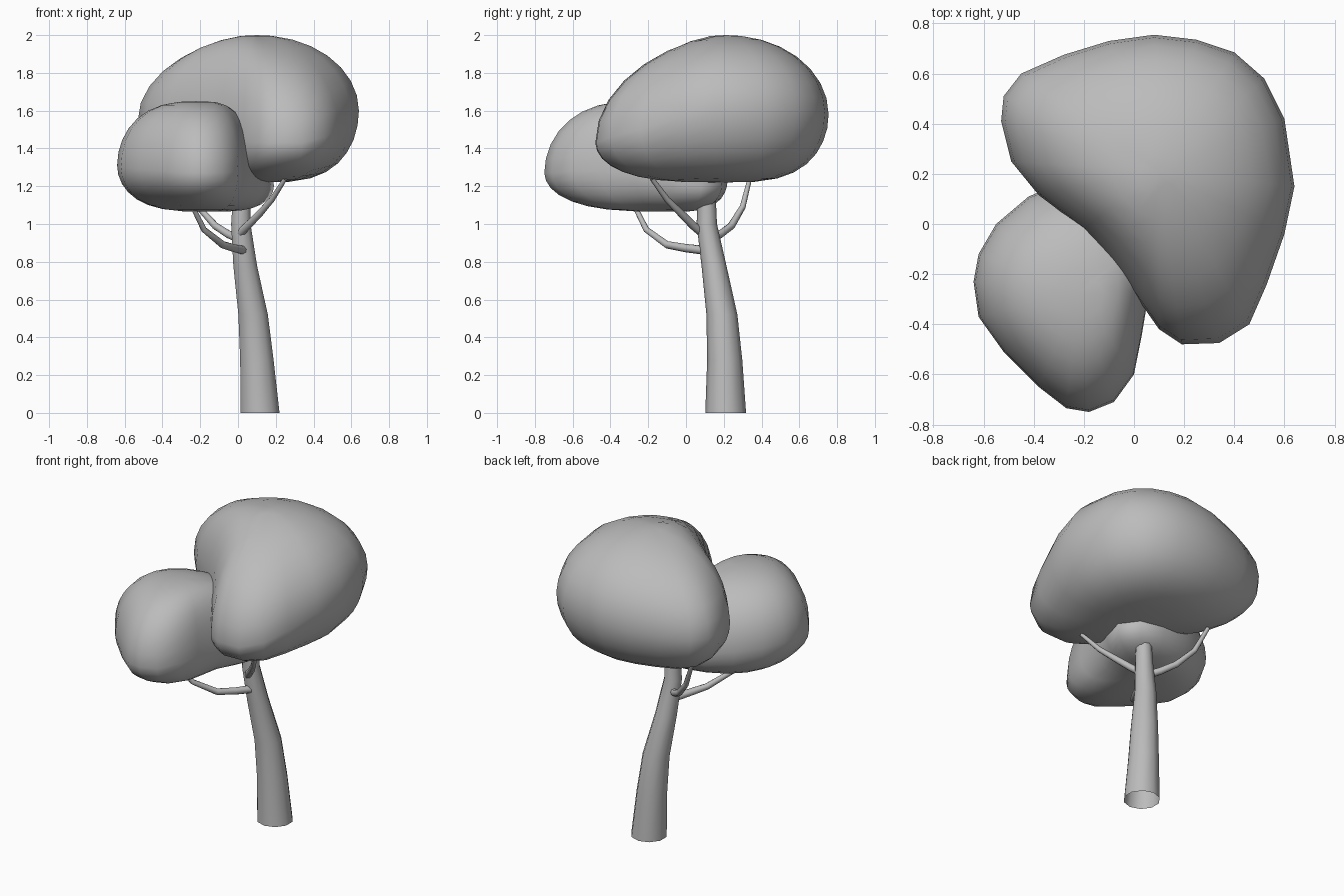
import bpy
import math
from mathutils import Vector

cube = bpy.data.objects.get("Cube")
if cube:
    bpy.data.objects.remove(cube)

grey = bpy.data.materials.new("plain_grey")
grey.use_nodes = True
grey.diffuse_color = (0.5, 0.5, 0.5, 1)
grey.node_tree.nodes["Principled BSDF"].inputs["Base Color"].default_value = (0.5, 0.5, 0.5, 1)


def add_object(name, verts, faces):
    mesh = bpy.data.meshes.new(name)
    mesh.from_pydata(verts, [], faces)
    mesh.materials.append(grey)
    obj = bpy.data.objects.new(name, mesh)
    bpy.context.collection.objects.link(obj)
    bpy.ops.object.select_all(action='DESELECT')
    obj.select_set(True)
    bpy.context.view_layer.objects.active = obj
    bpy.ops.object.shade_smooth_by_angle(angle=math.radians(65))
    return obj


def bridge(rings, n):
    """Quads joining consecutive rings of n vertices."""
    return [(r * n + i, r * n + (i + 1) % n, (r + 1) * n + (i + 1) % n, (r + 1) * n + i)
            for r in range(rings - 1) for i in range(n)]


def foliage(name, outline, top, bottom):
    """Rounded mass: a widest outline drawn in to a top and a bottom pole.
    Short spans rise steeply, long ones slope; the underside is fuller."""
    n, levels = len(outline), 15
    top, bottom = Vector(top), Vector(bottom)
    verts = []
    for level in range(levels):
        t = math.radians(-82 + 164 * level / (levels - 1))
        for point in outline:
            p = Vector(point)
            pole = top if t >= 0 else bottom
            power = 1.7 * (p - top).xy.length + 0.05 if t >= 0 else 0.62
            v = pole.lerp(p, math.cos(t) ** power)
            v.z = p.z + (pole.z - p.z) * abs(math.sin(t))
            verts.append(v)
    faces = bridge(levels, n)
    low, high = len(verts), len(verts) + 1
    verts += [bottom, top]
    last = (levels - 1) * n
    for i in range(n):
        j = (i + 1) % n
        faces += [(low, j, i), (high, last + i, last + j)]
    return add_object(name, verts, faces)


def limb(name, path, radii, sides, upright=False):
    """Tapered tube along a path, with open ends."""
    pts = [Vector(p) for p in path]
    verts = []
    for k, p in enumerate(pts):
        along = pts[min(k + 1, len(pts) - 1)] - pts[max(k - 1, 0)]
        along = Vector((0, 0, 1)) if upright else along.normalized()
        side = along.cross(Vector((0, 1, 0))).normalized()
        other = along.cross(side)
        for i in range(sides):
            a = math.tau * (i + 0.5) / sides
            verts.append(p + (side * math.cos(a) + other * math.sin(a)) * radii[k])
    return add_object(name, verts, bridge(len(pts), sides))


# Large upper canopy, counter-clockwise outline
foliage("upper_canopy", [
    (0.64, 0.15, 1.6), (0.6, 0.42, 1.6), (0.52, 0.58, 1.6), (0.4, 0.685, 1.59),
    (0.25, 0.735, 1.59), (0.08, 0.755, 1.58), (-0.1, 0.73, 1.57), (-0.28, 0.675, 1.56),
    (-0.45, 0.6, 1.55), (-0.52, 0.51, 1.55), (-0.53, 0.41, 1.55), (-0.49, 0.25, 1.55),
    (-0.38, 0.115, 1.54), (-0.2, -0.02, 1.51), (-0.09, -0.15, 1.48), (0.03, -0.32, 1.44),
    (0.1, -0.42, 1.43), (0.19, -0.48, 1.43), (0.34, -0.475, 1.43), (0.46, -0.4, 1.46),
    (0.53, -0.24, 1.5), (0.6, -0.04, 1.56)],
    (0.1, 0.21, 2.0), (0.12, 0.2, 1.22))

# Smaller lower canopy, reaching back over the trunk top
foliage("lower_canopy", [
    (0.19, 0.08, 1.2), (0.11, 0.19, 1.21), (-0.05, 0.22, 1.23), (-0.25, 0.18, 1.25),
    (-0.42, 0.11, 1.28), (-0.55, 0, 1.3), (-0.62, -0.12, 1.31), (-0.64, -0.23, 1.31),
    (-0.62, -0.37, 1.3), (-0.52, -0.51, 1.29), (-0.38, -0.65, 1.28), (-0.27, -0.735, 1.27),
    (-0.18, -0.75, 1.27), (-0.08, -0.71, 1.27), (0, -0.6, 1.28), (0.03, -0.45, 1.28),
    (0.06, -0.27, 1.27), (0.14, -0.08, 1.23)],
    (-0.22, -0.28, 1.65), (-0.15, -0.07, 1.065))

# Leaning trunk
limb("trunk", [(0.117, 0.21, 0), (0.1, 0.205, 0.28), (0.08, 0.19, 0.52),
               (0.038, 0.148, 0.78), (0.015, 0.11, 1), (0.02, 0.11, 1.2)],
     [0.108, 0.093, 0.082, 0.066, 0.054, 0.045], 10, upright=True)

# Three curved branches
branches = {
    "front_right_branch": [(0.025, 0.09, 0.862), (-0.02, 0, 0.872), (-0.08, -0.1, 0.89),
                           (-0.18, -0.21, 0.97), (-0.26, -0.29, 1.13)],
    "front_left_branch": [(0.01, 0.09, 0.95), (0.05, 0.04, 0.99), (0.11, -0.02, 1.05),
                          (0.18, -0.1, 1.13), (0.25, -0.18, 1.24)],
    "back_right_branch": [(0.01, 0.12, 0.92), (-0.05, 0.18, 0.945), (-0.12, 0.24, 0.99),
                          (-0.21, 0.3, 1.09), (-0.28, 0.34, 1.25)],
}
for name, path in branches.items():
    limb(name, path, [0.024, 0.022, 0.02, 0.016, 0.012], 8)
